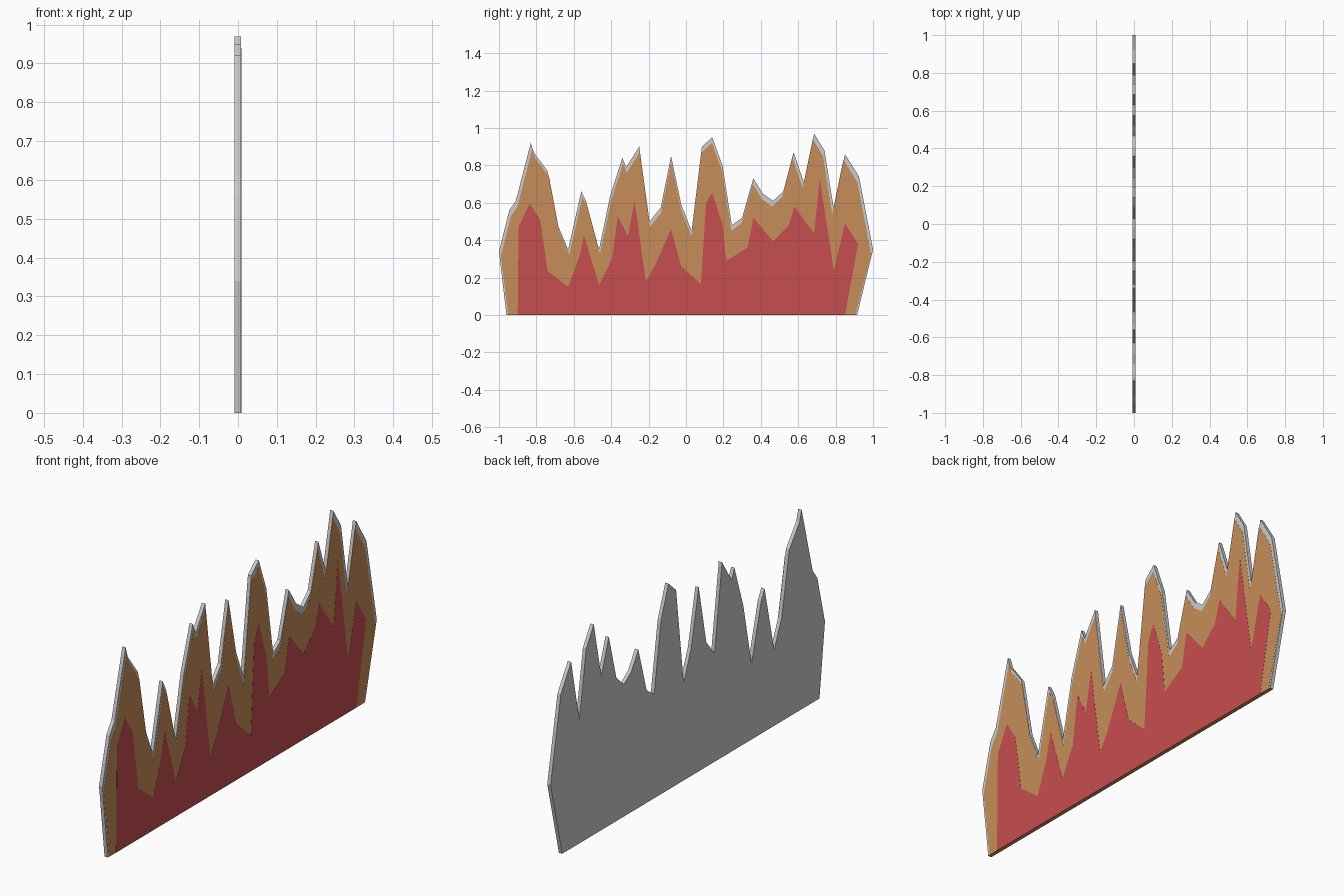
import bpy
import bmesh

if "Cube" in bpy.data.objects:
    bpy.data.objects.remove(bpy.data.objects["Cube"])


def material(name, rgb):
    m = bpy.data.materials.new(name)
    m.diffuse_color = (*rgb, 1)
    m.use_nodes = True
    m.node_tree.nodes["Principled BSDF"].inputs["Base Color"].default_value = m.diffuse_color
    return m


def plate(name, pts, x0, x1, mat=None):
    """Extrude a (y, z) profile from x0 to x1."""
    bm = bmesh.new()
    face = bm.faces.new([bm.verts.new((x0, y, z)) for y, z in pts])
    ext = bmesh.ops.extrude_face_region(bm, geom=[face])
    moved = [v for v in ext["geom"] if isinstance(v, bmesh.types.BMVert)]
    bmesh.ops.translate(bm, verts=moved, vec=(x1 - x0, 0, 0))
    bmesh.ops.recalc_face_normals(bm, faces=bm.faces)
    me = bpy.data.meshes.new(name)
    bm.to_mesh(me)
    bm.free()
    ob = bpy.data.objects.new(name, me)
    bpy.context.collection.objects.link(ob)
    if mat:
        me.materials.append(mat)
    return ob


orange = material("orange", (0.57, 0.27, 0.10))
red = material("red", (0.57, 0.075, 0.08))

# Jagged outer silhouette
outline = [
    (-.96, 0), (-1, .34), (-.945, .56), (-.91, .61), (-.83, .92), (-.815, .87),
    (-.74, .77), (-.685, .48), (-.63, .35), (-.56, .66), (-.535, .61), (-.465, .35),
    (-.405, .64), (-.34, .84), (-.32, .79), (-.25, .90), (-.195, .50), (-.135, .575),
    (-.08, .85), (-.025, .59), (.03, .45), (.085, .90), (.14, .95), (.195, .80),
    (.245, .48), (.30, .52), (.36, .73), (.41, .65), (.465, .61), (.52, .66),
    (.575, .87), (.63, .71), (.685, .97), (.74, .88), (.79, .57), (.85, .86),
    (.925, .74), (1, .35), (.915, 0)]

# Inner shape of the flame
inner = [
    (-.90, 0), (-.895, .475), (-.835, .595), (-.78, .51), (-.74, .235), (-.63, .15),
    (-.57, .31), (-.545, .425), (-.465, .16), (-.395, .30), (-.365, .53), (-.31, .42),
    (-.275, .61), (-.215, .18), (-.165, .265), (-.08, .46), (-.025, .26), (.08, .165),
    (.107, .595), (.14, .655), (.195, .485), (.215, .29), (.33, .36), (.36, .52),
    (.465, .395), (.55, .48), (.58, .58), (.685, .435), (.715, .73), (.79, .24),
    (.85, .49), (.92, .38), (.85, 0)]

# Grey backing board, with its underside orange
board = plate("flame_board", outline, -.009, .008)
board.data.materials.append(None)
board.data.materials.append(orange)
for p in board.data.polygons:
    if p.normal.z < -.9:
        p.material_index = 1

# Orange layer sits a little lower than the board edge
middle = [(y * .99, max(z - .03, 0) if z > .4 else z * .93) for y, z in outline]
plate("orange_flame", middle, .008, .0086, orange)
plate("red_flame", inner, .0086, .0092, red)
